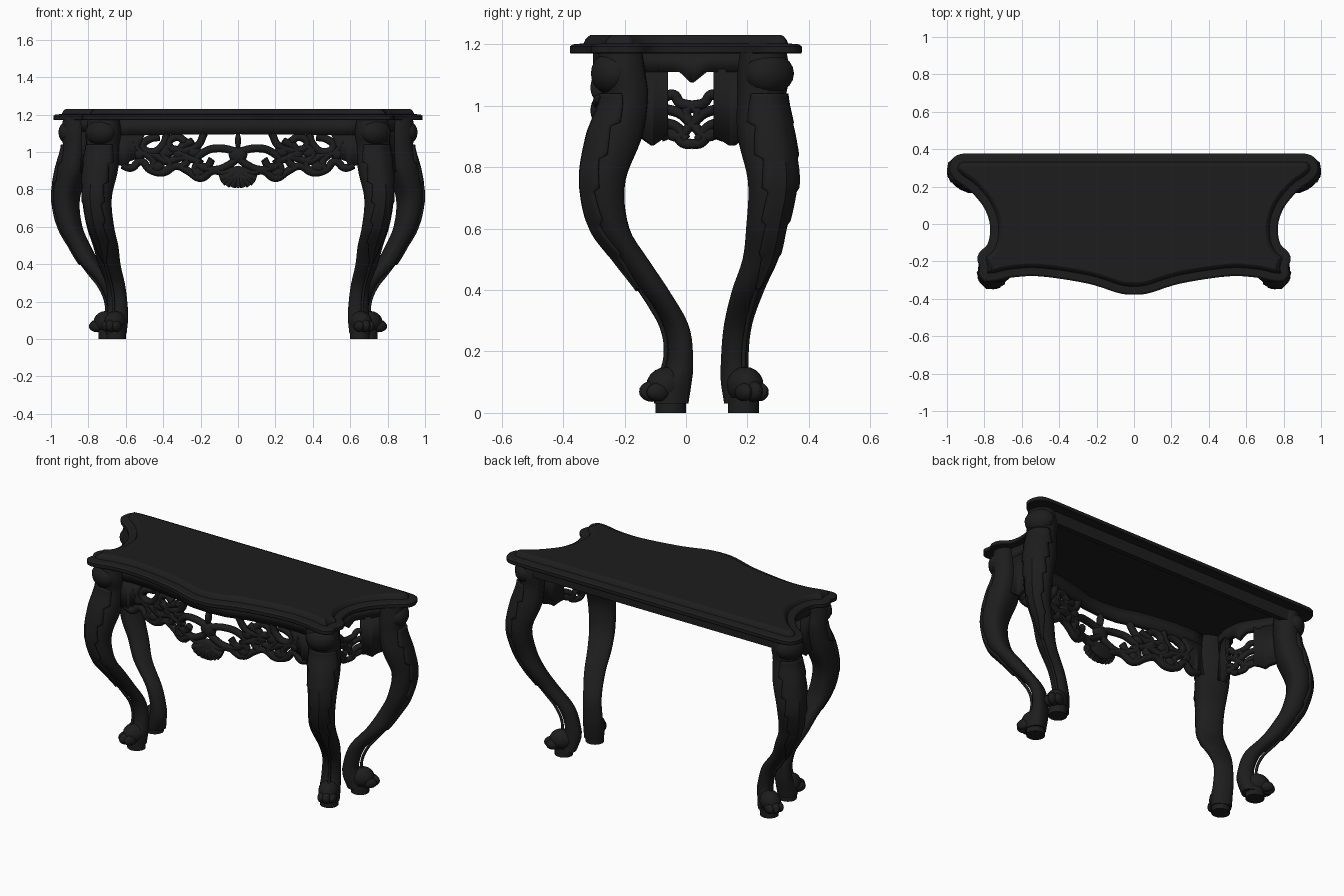
import bpy, bmesh, math
from mathutils import Vector

if "Cube" in bpy.data.objects:
    bpy.data.objects.remove(bpy.data.objects["Cube"])

wood = bpy.data.materials.new("ebony black")
wood.diffuse_color = (0.0125, 0.0125, 0.0125, 1)
wood.use_nodes = True
wood.node_tree.nodes["Principled BSDF"].inputs["Base Color"].default_value = wood.diffuse_color


def curve_at(keys, t):
    """Smooth interpolation of a table of (t, v1, v2, ...) sorted by t."""
    n = len(keys)
    t = min(max(t, keys[0][0]), keys[-1][0])
    i = max(k for k in range(n - 1) if keys[k][0] <= t)

    def slope(k, c):
        a, b = keys[max(k - 1, 0)], keys[min(k + 1, n - 1)]
        return (b[c] - a[c]) / (b[0] - a[0])
    p, q = keys[i], keys[i + 1]
    h = q[0] - p[0]
    u = (t - p[0]) / h
    return [(2*u**3 - 3*u*u + 1) * p[c] + (u**3 - 2*u*u + u) * h * slope(i, c)
            + (3*u*u - 2*u**3) * q[c] + (u**3 - u*u) * h * slope(i + 1, c)
            for c in range(1, len(p))]


def finish(name, bm, mirror=False, angle=35, solid=0):
    bmesh.ops.remove_doubles(bm, verts=bm.verts, dist=0.0005)
    bmesh.ops.recalc_face_normals(bm, faces=bm.faces)
    me = bpy.data.meshes.new(name)
    bm.to_mesh(me)
    bm.free()
    me.materials.append(wood)
    me.shade_smooth()
    me.set_sharp_from_angle(angle=math.radians(angle))
    ob = bpy.data.objects.new(name, me)
    bpy.context.collection.objects.link(ob)
    if solid:
        m = ob.modifiers.new("thickness", 'SOLIDIFY')
        m.thickness, m.offset = solid, 0
    if mirror:
        ob.modifiers.new("mirror", 'MIRROR')


def loft(bm, rings, closed=True, caps=True):
    vs = [[bm.verts.new(p) for p in r] for r in rings]
    n = len(vs[0])
    for a, b in zip(vs, vs[1:]):
        for i in range(n if closed else n - 1):
            j = (i + 1) % n
            bm.faces.new((a[i], a[j], b[j], b[i]))
    if caps:
        bm.faces.new(vs[0][::-1])
        bm.faces.new(vs[-1])


def tubes(name, paths, r):
    """Rounded carved strands through 3D points."""
    cu = bpy.data.curves.new(name, 'CURVE')
    cu.dimensions = '3D'
    cu.bevel_depth, cu.bevel_resolution, cu.resolution_u = r, 2, 6
    cu.use_fill_caps = True
    for path in paths:
        sp = cu.splines.new('BEZIER')
        sp.bezier_points.add(len(path) - 1)
        for bp, p in zip(sp.bezier_points, path):
            bp.co = p
            bp.handle_left_type = bp.handle_right_type = 'AUTO'
    cu.materials.append(wood)
    bpy.context.collection.objects.link(bpy.data.objects.new(name, cu))


def blob(bm, c, size, rot=0):
    v = bmesh.ops.create_uvsphere(bm, u_segments=16, v_segments=10, radius=1)['verts']
    ca, sa = math.cos(rot), math.sin(rot)
    for p in v:
        x, y, z = p.co.x * size[0], p.co.y * size[1], p.co.z * size[2]
        p.co = (c[0] + x*ca - y*sa, c[1] + x*sa + y*ca, c[2] + z)


# Table top: stepped moulding around a serpentine outline
half = [(0, -.378), (.08, -.37), (.25, -.318), (.5, -.28), (.65, -.286), (.74, -.305),
        (.80, -.305), (.83, -.27), (.825, -.23), (.838, -.19), (.825, -.15), (.785, -.11),
        (.77, -.05), (.775, .02), (.81, .1), (.88, .18), (.955, .235), (.986, .285),
        (.975, .34), (.94, .37), (.87, .377), (.6, .377)]
pts = half + [(-x, y) for x, y in half[:0:-1]]
keys = [(i,) + pts[i % len(pts)] for i in range(-2, len(pts) + 3)]
outline = [Vector(curve_at(keys, i / 5)) for i in range(len(pts) * 5)]


def inset(d):
    if d == 0:
        return outline
    n = len(outline)
    out = []
    for i in range(n):
        t = (outline[(i + 1) % n] - outline[i - 1]).normalized()
        out.append(outline[i] + Vector((-t.y, t.x)) * d)
    ok = [min((p - o).length for o in outline) > d * .95 for p in out]
    good = [p for p, k in zip(out, ok) if k]
    return [p if k else min(good, key=lambda g: (g - p).length) for p, k in zip(out, ok)]


bm = bmesh.new()
loft(bm, [[(p.x, p.y, z) for p in inset(d)] for d, z in
          [(.003, 1.17), (0, 1.174), (0, 1.193), (.01, 1.2), (.045, 1.203),
           (.05, 1.215), (.06, 1.226), (.067, 1.23)]])
finish("table_top", bm, angle=22)

# Legs: keys are z, centre x, centre y, half depth, half width
front_keys = [(.03, .655, -.05, .055, .055), (.1, .65, -.04, .055, .058),
              (.15, .645, -.022, .04, .056), (.28, .655, -.032, .037, .052),
              (.4, .69, -.107, .045, .06), (.5, .71, -.18, .05, .068),
              (.6, .738, -.247, .056, .073), (.75, .757, -.27, .066, .078),
              (.9, .74, -.232, .083, .092), (1.03, .725, -.2, .068, .092),
              (1.1, .722, -.215, .075, .095), (1.175, .72, -.215, .065, .085)]
back_keys = [(.03, .68, .18, .055, .05), (.1, .66, .165, .055, .045),
             (.15, .65, .16, .045, .043), (.28, .69, .17, .046, .043),
             (.4, .79, .205, .052, .05), (.5, .848, .245, .056, .056),
             (.6, .897, .265, .06, .065), (.75, .92, .287, .066, .082),
             (.9, .888, .264, .082, .09), (1.03, .865, .25, .07, .08),
             (1.1, .865, .256, .076, .084), (1.175, .865, .255, .07, .075)]


def leg_point(keys, d, z, a, grow=0):
    x, y, dep, wid = curve_at(keys, z)
    c, s = math.cos(a), math.sin(a)
    u = (dep + grow) * (c if c > 0 else -abs(c) ** .55)
    v = (wid + grow) * s
    return (x + d.x*u - d.y*v, y + d.y*u + d.x*v, z)


def build_leg(name, keys, d, pad):
    d = Vector(d).normalized()
    rot = math.atan2(d.y, d.x)
    bm = bmesh.new()
    loft(bm, [[leg_point(keys, d, .03 + 1.145*i/44, k*math.tau/20) for k in range(20)]
              for i in range(45)])
    # bulging knob at the top
    x, y = curve_at(keys, 1.1)[:2]
    blob(bm, (x + d.x*.032, y + d.y*.032, 1.105), (.062, .085, .068), rot)
    finish(name, bm, True, 50)
    # carved leaf with a jagged edge on the outer face
    rings = []
    for i in range(49):
        t = i / 48
        w = (1.15 - .65*t) * (.8 + .35 * ((t * 6) % 1)) * min(1, (1 - t) * 6 + .1)
        rings.append([leg_point(keys, d, 1.04 - .64*t, w*k/4, .008 - .006*abs(k)/4
                                + (.004 if k == 0 else 0)) for k in range(-4, 5)])
    bm = bmesh.new()
    loft(bm, rings, False, False)
    finish(name + "_leaf", bm, True, 40, .012)
    # slender strand down the shin
    path = [Vector(leg_point(keys, d, z, 0, g))
            for z, g in ((.42, 0), (.35, .008), (.27, .014), (.19, .012), (.11, .0))]
    tubes(name + "_strand", [path, [(-p.x, p.y, p.z) for p in path]], .008)
    # sloping paw with toes, on a round pad
    bm = bmesh.new()
    for off, side, z, size in ((.012, 0, .09, (.07, .058, .06)), (.066, 0, .07, (.045, .026, .034)),
                               (.056, .03, .068, (.042, .024, .03)),
                               (.056, -.03, .068, (.042, .024, .03))):
        blob(bm, (pad[0] + d.x*off - d.y*side, pad[1] + d.y*off + d.x*side, z), size, rot)
    loft(bm, [[(pad[0] + .052*math.cos(k*math.tau/20), pad[1] + .05*math.sin(k*math.tau/20), z)
               for k in range(20)] for z in (0, .05)])
    finish(name + "_paw_and_pad", bm, True)


build_leg("front_leg", front_keys, (.4, -.92), (.652, -.05))
build_leg("back_leg", back_keys, (.88, .48), (.695, .187))

# Apron surfaces: s along the wall gives the plan position
front_plan = [(0, -.285), (.1, -.278), (.25, -.235), (.5, -.2), (.72, -.21)]
side_plan = [(-.2, .75), (-.12, .725), (-.05, .715), (.04, .73), (.14, .79), (.24, .86)]


def front_at(s, z):
    return (s, curve_at(front_plan, abs(s))[0], z)


def side_at(s, z):
    return (curve_at(side_plan, s)[0], s, z)


def panel(name, at, lows, top, mirror, thick=.035):
    """Wall from a (s, low z) edge list up to a level top."""
    rows = []
    for (s0, z0), (s1, z1) in zip(lows, lows[1:]):
        rows += [(s0 + (s1 - s0)*k/6, z0 + (z1 - z0)*k/6) for k in range(6)]
    rows.append(lows[-1])
    bm = bmesh.new()
    loft(bm, [[at(s, z), at(s, top)] for s, z in rows], False, False)
    finish(name, bm, mirror, 40, thick)


# Front apron: rail, end panels and pierced scrollwork
panel("front_rail", front_at, [(-.68, 1.09), (0, 1.095), (.68, 1.09)], 1.172, False)
panel("front_end_panel", front_at, [(.5, 1.09), (.53, 1.02), (.55, .96), (.58, .95),
                                    (.6, .91), (.63, .93), (.67, .92)], 1.1, True)
scrolls = [
    [(.05, .875), (.13, .9), (.2, .86), (.27, .9), (.33, .925), (.4, .89), (.47, .905),
     (.52, .95), (.57, .915), (.62, .93)],
    [(0, 1.0), (.1, 1.02), (.18, 1.0), (.22, .95), (.17, .92), (.14, .96)],
    [(.18, 1.1), (.22, 1.03), (.3, 1.01), (.37, 1.04), (.33, 1.08), (.28, 1.055)],
    [(0, .97), (.05, .93), (.12, .905), (.2, .92)],
    [(.2, .95), (.3, .97), (.38, .95), (.44, .98), (.52, 1.0), (.56, 1.06)],
    [(.38, 1.1), (.4, 1.04), (.46, 1.0), (.51, 1.03), (.47, 1.07), (.42, 1.08)],
    [(.31, .91), (.27, .96), (.31, 1.01), (.24, 1.06)],
    [(.4, .89), (.36, .93), (.4, .99), (.36, 1.04)],
    [(.47, .905), (.45, .94), (.5, 1.0)],
    [(.2, .86), (.23, .9), (.2, .96)]]
tubes("front_scrollwork", [[front_at(m*s, z) for s, z in st] for st in scrolls for m in (1, -1)], .021)

# Central shell of radiating lobes, with a boss and leaf swellings on the scrollwork
fan = [math.radians(a) for a in range(-80, 81, 20)]
tubes("shell_lobes", [[front_at(.02*math.sin(a), .885), (.055*math.sin(a), -.295, .875 - .03*math.cos(a)),
                       (.095*math.sin(a), -.288, .865 - .052*math.cos(a))] for a in fan], .022)
bm = bmesh.new()
for s, z, w, h in ((0, .87, .1, .055), (0, .985, .05, .045), (0, 1.06, .016, .045)):
    blob(bm, front_at(s, z), (w, .026, h))
for s, z in ((.21, .89), (.23, 1.0), (.31, .99), (.43, .92), (.53, .99), (.38, 1.0)):
    for m in (1, -1):
        blob(bm, front_at(m*s, z), (.038, .022, .032))
finish("shell_boss", bm)

# Side aprons: rail, end panels and pierced heart
panel("side_rail", side_at, [(-.16, 1.11), (-.02, 1.11), (.02, 1.075), (.06, 1.11), (.22, 1.11)],
      1.172, True)
panel("side_front_panel", side_at, [(-.15, .9), (-.13, .885), (-.11, .87), (-.08, .89), (-.06, .9)],
      1.12, True)
panel("side_back_panel", side_at, [(.1, .9), (.12, .89), (.15, .87), (.17, .885), (.22, .9)],
      1.12, True)
lace = [
    [(-.07, 1.03), (-.04, 1.035), (-.02, 1.01), (.02, 1.0)],
    [(-.07, .99), (-.02, .975), (.02, .94), (.07, .9), (.1, .91)],
    [(-.08, .9), (-.04, .91), (-.01, .88), (.02, .875)],
    [(-.07, .945), (-.03, .93), (0, .89)],
    [(.02, 1.0), (0, .975), (.02, .94)]]
lace += [[(.04 - s, z) for s, z in st] for st in lace]
tubes("side_scrollwork", [[(m*p[0], p[1], p[2]) for p in (side_at(s, z) for s, z in st)]
                          for st in lace for m in (1, -1)], .017)

# Back rail under the top
bm = bmesh.new()
loft(bm, [[(x, y, z) for y, z in ((.29, 1.1), (.32, 1.1), (.32, 1.172), (.29, 1.172))]
          for x in (-.85, .85)])
finish("back_rail", bm)
